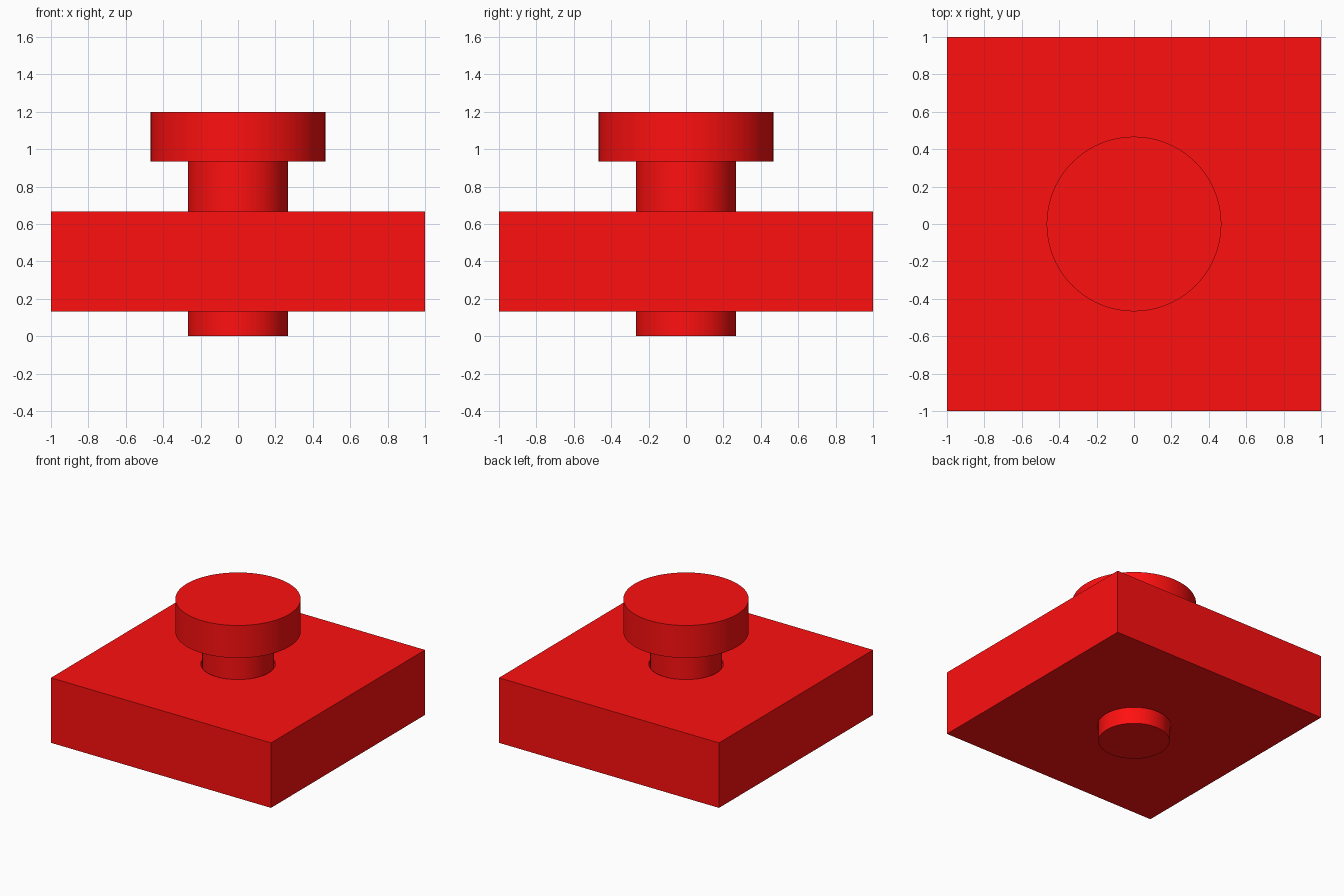
import bpy, bmesh
from math import radians, tau

if "Cube" in bpy.data.objects:
    bpy.data.objects.remove(bpy.data.objects["Cube"])

SEGMENTS = 96
PIN_R, HOLE_R, HEAD_R = 0.267, 0.277, 0.467

red = bpy.data.materials.new("red")
red.diffuse_color = (1.0, 0.005, 0.005, 1)
red.use_nodes = True
red.node_tree.nodes["Principled BSDF"].inputs["Base Color"].default_value = red.diffuse_color


def add_object(name, bm):
    mesh = bpy.data.meshes.new(name)
    bmesh.ops.recalc_face_normals(bm, faces=bm.faces)
    bm.to_mesh(mesh)
    bm.free()
    mesh.materials.append(red)
    obj = bpy.data.objects.new(name, mesh)
    bpy.context.collection.objects.link(obj)
    return obj


def lathe(name, profile):
    """Spin a (radius, z) profile around the z axis."""
    bm = bmesh.new()
    verts = [bm.verts.new((r, 0, z)) for r, z in profile]
    edges = [bm.edges.new(pair) for pair in zip(verts, verts[1:])]
    bmesh.ops.spin(bm, geom=verts + edges, cent=(0, 0, 0), axis=(0, 0, 1),
                   angle=tau, steps=SEGMENTS)
    bmesh.ops.remove_doubles(bm, verts=bm.verts, dist=1e-5)
    return add_object(name, bm)


def smooth(obj):
    bpy.ops.object.select_all(action='DESELECT')
    obj.select_set(True)
    bpy.context.view_layer.objects.active = obj
    bpy.ops.object.shade_smooth_by_angle(angle=radians(30))


# Headed pin: narrow shank with a wide round head
pin = lathe("headed_pin", [(0, 0), (PIN_R, 0), (PIN_R, 0.933),
                           (HEAD_R, 0.933), (HEAD_R, 1.2), (0, 1.2)])
smooth(pin)

# Square plate with a clearance hole around the shank
bm = bmesh.new()
bmesh.ops.create_cube(bm, size=1)
bmesh.ops.scale(bm, vec=(2, 2, 0.534), verts=bm.verts)
bmesh.ops.translate(bm, vec=(0, 0, 0.4), verts=bm.verts)
plate = add_object("square_plate", bm)

cutter = lathe("hole_cutter", [(0, 0), (HOLE_R, 0), (HOLE_R, 0.8), (0, 0.8)])
smooth(cutter)
cutter.hide_render = True
cutter.hide_set(True)

hole = plate.modifiers.new("hole", 'BOOLEAN')
hole.operation = 'DIFFERENCE'
hole.solver = 'EXACT'
hole.object = cutter
